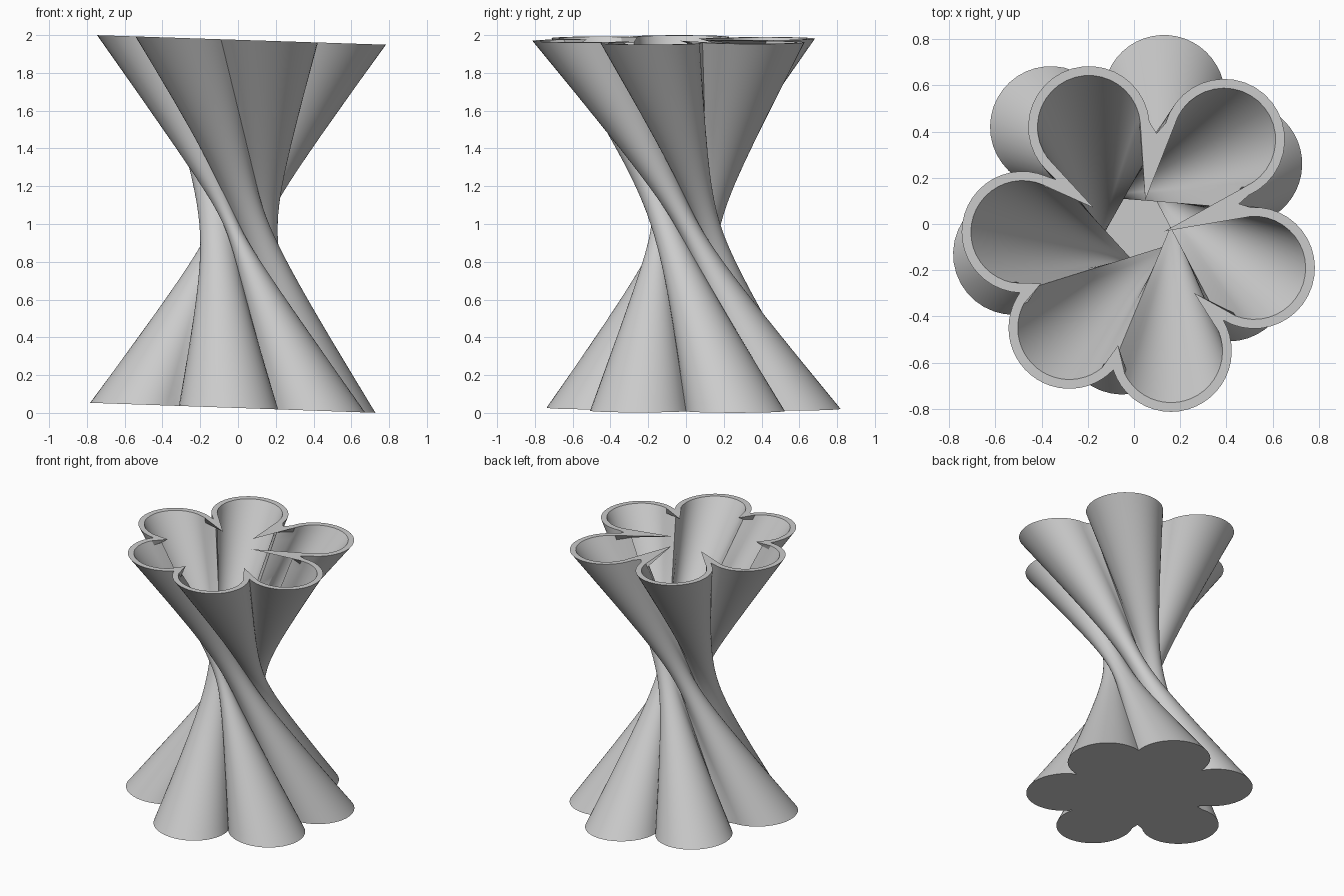
import bpy, bmesh, math
from mathutils import Vector

if "Cube" in bpy.data.objects:
    bpy.data.objects.remove(bpy.data.objects["Cube"], do_unlink=True)

ARC, LEVELS = 23, 36
RADIUS, WALL = 0.263, 0.04
# Petal centres in matching order: each foot petal runs straight to its rim petal
FOOT = [(0.465, 0.26), (0.13, 0.555), (-0.36, 0.42),
        (-0.52, -0.13), (-0.05, -0.475), (0.41, -0.245)]
RIM = [(-0.28, -0.45), (0.16, -0.55), (0.52, -0.19),
       (0.39, 0.365), (-0.195, 0.42), (-0.483, -0.035)]
# How far each rim wedge stays from the axis
WEDGES = [0.46, 0.33, 0.12, 0.18, 0.24, 0.46]
DEEP = [1] * len(RIM)


def angle_to(a, b):
    return math.atan2(b.y - a.y, b.x - a.x)


def flower(centres, inner, reach):
    """Outline of round petals joined at notches; the inner one is offset by the wall."""
    petals = [Vector(c) for c in centres]
    n = len(petals)
    middle = sum(petals, Vector((0, 0))) / n
    # Notches lie where neighbouring petals meet
    notches = []
    for k in range(n):
        a, b = petals[k], petals[(k + 1) % n]
        gap = b - a
        out = Vector((gap.y, -gap.x)).normalized()
        rise = math.sqrt(max(RADIUS ** 2 - gap.length_squared / 4, 0))
        notches.append((a + b) / 2 + out * rise)
    points = []
    for k, petal in enumerate(petals):
        start = angle_to(petal, notches[k - 1])
        sweep = (angle_to(petal, notches[k]) - start) % (2 * math.pi)
        radius = RADIUS - WALL if inner else RADIUS
        for i in range(ARC):
            s = start + sweep * (i + 1) / (ARC + 1)
            points.append(petal + radius * Vector((math.cos(s), math.sin(s))))
        arm = notches[k] - middle
        if inner:
            arm = arm.normalized() * min(reach[k], arm.length - 0.045)
        points.append(middle + arm)
    return points


def ring(bm, t, inner=False, reach=DEEP):
    """Cross-section on the straight lines from the foot to the twisted rim."""
    verts = []
    for low, high in zip(flower(FOOT, inner, reach), flower(RIM, inner, reach)):
        foot = Vector((low.x, low.y, 0.026 - 0.035 * low.x))
        rim = Vector((high.x, high.y, 1.975 - 0.033 * high.x))
        verts.append(bm.verts.new(foot.lerp(rim, t)))
    return verts


def bridge(bm, a, b):
    n = len(a)
    for i in range(n):
        j = (i + 1) % n
        bm.faces.new((a[i], a[j], b[j], b[i]))


# Twisted vase: outer wall, rim with wedges, inner wall and floor in one closed shell
bm = bmesh.new()
rings = [ring(bm, i / LEVELS) for i in range(LEVELS + 1)]
rings.append(ring(bm, 1, True, WEDGES))
for i in range(LEVELS + 1):
    rings.append(ring(bm, 0.985 - 0.965 * i / LEVELS, True))
for a, b in zip(rings, rings[1:]):
    bridge(bm, a, b)
bm.faces.new(list(reversed(rings[0])))
bm.faces.new(rings[-1])
bmesh.ops.recalc_face_normals(bm, faces=bm.faces)

mesh = bpy.data.meshes.new("twisted_vase")
bm.to_mesh(mesh)
bm.free()
vase = bpy.data.objects.new("twisted_vase", mesh)
bpy.context.collection.objects.link(vase)

# Pale grey finish
grey = bpy.data.materials.new("pale_grey")
grey.use_nodes = True
colour = (0.6, 0.6, 0.6, 1)
grey.diffuse_color = colour
grey.node_tree.nodes["Principled BSDF"].inputs["Base Color"].default_value = colour
mesh.materials.append(grey)

bpy.ops.object.select_all(action="DESELECT")
vase.select_set(True)
bpy.context.view_layer.objects.active = vase
bpy.ops.object.shade_smooth_by_angle(angle=math.radians(30))
